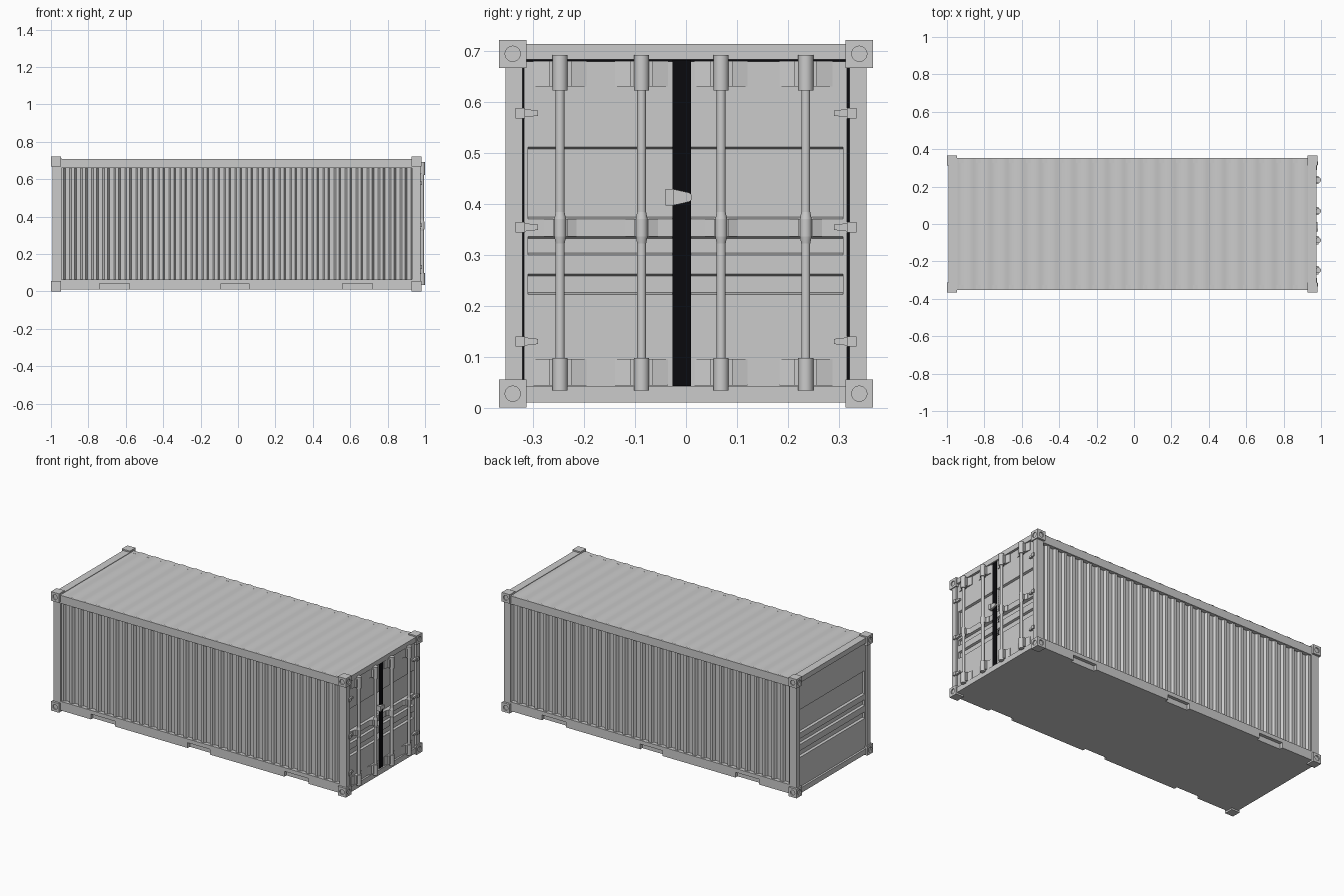
import bpy, bmesh
from math import sin, pi, radians
from mathutils import Matrix, Vector

if "Cube" in bpy.data.objects:
    bpy.data.objects.remove(bpy.data.objects["Cube"])

BLACK = bpy.data.materials.new("black_rubber")
BLACK.diffuse_color = (0.003, 0.003, 0.004, 1)
BLACK.use_nodes = True
BLACK.node_tree.nodes["Principled BSDF"].inputs["Base Color"].default_value = BLACK.diffuse_color


def finish(name, bm, mat=None, smooth=False):
    me = bpy.data.meshes.new(name)
    bm.to_mesh(me)
    bm.free()
    ob = bpy.data.objects.new(name, me)
    bpy.context.collection.objects.link(ob)
    if mat:
        me.materials.append(mat)
    if smooth:
        bpy.ops.object.select_all(action='DESELECT')
        ob.select_set(True)
        bpy.context.view_layer.objects.active = ob
        bpy.ops.object.shade_smooth_by_angle(angle=radians(50))
    return ob


def put(axis, p, t):
    return {'x': (t, p[0], p[1]), 'y': (p[0], t, p[1]), 'z': (p[0], p[1], t)}[axis]


def add_prism(bm, pts, axis, a, b):
    """Closed profile extruded along an axis."""
    va = [bm.verts.new(put(axis, p, a)) for p in pts]
    vb = [bm.verts.new(put(axis, p, b)) for p in pts]
    n = len(pts)
    faces = [bm.faces.new((va[i], va[(i + 1) % n], vb[(i + 1) % n], vb[i])) for i in range(n)]
    faces += [bm.faces.new(va), bm.faces.new(vb)]
    bmesh.ops.recalc_face_normals(bm, faces=faces)


def add_box(bm, x0, x1, y0, y1, z0, z1):
    add_prism(bm, [(x0, y0), (x1, y0), (x1, y1), (x0, y1)], 'z', z0, z1)


def boxes(name, specs, mat=None):
    bm = bmesh.new()
    for s in specs:
        add_box(bm, *s)
    return finish(name, bm, mat)


def sheet(name, pts, axis, a, b, out):
    """Open corrugated profile swept along an axis, facing out."""
    bm = bmesh.new()
    va = [bm.verts.new(put(axis, p, a)) for p in pts]
    vb = [bm.verts.new(put(axis, p, b)) for p in pts]
    for i in range(len(pts) - 1):
        bm.faces.new((va[i], va[i + 1], vb[i + 1], vb[i]))
    bm.normal_update()
    if sum(f.normal.dot(Vector(out)) for f in bm.faces) < 0:
        bmesh.ops.reverse_faces(bm, faces=bm.faces[:])
    return finish(name, bm, smooth=True)


# corrugated side walls
N, X0, X1 = 32, -0.95, 0.935
P = (X1 - X0) / N
for s, side in ((-1, "front"), (1, "back")):
    pts = []
    for i in range(N):
        for f, d in ((0, .344), (.3, .344), (.45, .330), (.85, .330)):
            pts.append((X0 + (i + f) * P, s * d))
    pts.append((X1, s * .344))
    sheet(side + "_wall", pts, 'z', .06, .67, (0, s, 0))

# gently waved roof
roof = [(-.99 + 1.964 * i / 176, .711 + .003 * sin(2 * pi * i / 8)) for i in range(177)]
sheet("roof", roof, 'y', -.351, .351, (0, 0, 1))

# floor
boxes("floor", [(-.98, .965, -.334, .334, .01, .05)])

# side rails, with fork pockets notched out of the lower ones
edges = [-.95, -.74, -.58, -.09, .06, .56, .72, .94]
for s, side in ((-1, "front"), (1, "back")):
    y0, y1 = sorted((s * .326, s * .354))
    boxes(side + "_top_rail", [(-.95, .94, y0, y1, .66, .709)])
    boxes(side + "_bottom_rail", [(-.95, .94, y0, y1, .042, .065)] +
          [(edges[i], edges[i + 1], y0, y1, .01, .042) for i in range(0, 8, 2)])

# end frames: posts, header and sill
for xa, xb, end in ((-.992, -.945, "left"), (.93, .976, "right")):
    for s in (-1, 1):
        y0, y1 = sorted((s * .321, s * .354))
        boxes(end + "_corner_post", [(xa, xb, y0, y1, .03, .69)])
    boxes(end + "_header", [(xa, xb, -.354, .354, .683, .714)])
    boxes(end + "_sill", [(xa, xb, -.354, .354, .01, .042)])

# panel with three recessed bands
BANDS = ((.222, .262), (.300, .336), (.370, .512))


def banded_panel(name, y0, y1, m0, m1, xo, xi, xb):
    """Recesses run between y0+m0 and y1-m1."""
    bm = bmesh.new()
    z0, z1 = .046, .679
    pts = [(xb, z0), (xo, z0)]
    for a, b in BANDS:
        pts += [(xo, a), (xi, a + .004), (xi, b - .004), (xo, b)]
    pts += [(xo, z1), (xb, z1)]
    add_prism(bm, pts, 'y', y0 + m0, y1 - m1)
    for a, b in ((y0, y0 + m0), (y1 - m1, y1)):
        add_box(bm, min(xo, xb), max(xo, xb), a, b, z0, z1)
    finish(name, bm)


banded_panel("end_wall", -.321, .321, .01, .01, -.982, -.968, -.95)
banded_panel("left_door", -.318, -.024, .008, .002, .966, .953, .935)
banded_panel("right_door", .008, .316, .002, .008, .966, .953, .935)

# black rubber seals around and between the doors
boxes("door_seal", [(.934, .958, -.322, -.317, .042, .683), (.934, .958, .315, .322, .042, .683),
                    (.934, .958, -.32, .32, .042, .047), (.934, .958, -.32, .32, .678, .683),
                    (.934, .969, -.026, .010, .043, .682)], BLACK)

# corner castings with round holes on their outer faces
bm = bmesh.new()
add_box(bm, -.027, .027, -.027, .027, -.0275, .0275)
master = finish("casting_master", bm)
bm = bmesh.new()
for axis, v in (('Y', (.027, 0, 0)), ('X', (0, .027, 0))):
    m = Matrix.Translation(v) @ Matrix.Rotation(pi / 2, 4, axis)
    bmesh.ops.create_cone(bm, cap_ends=True, segments=24, radius1=.015, radius2=.015,
                          depth=.014, matrix=m)
cutter = finish("casting_cutter", bm)
cutter.hide_render = True
mod = master.modifiers.new("holes", 'BOOLEAN')
mod.operation, mod.object, mod.solver = 'DIFFERENCE', cutter, 'EXACT'
dg = bpy.context.evaluated_depsgraph_get()
cast = bpy.data.meshes.new_from_object(master.evaluated_get(dg))
for x, sx in ((-.973, -1), (.955, 1)):
    for sy in (-1, 1):
        for z in (.0275, .6945):
            me = cast.copy()
            me.transform(Matrix.Translation((x, sy * .34, z)) @ Matrix.Diagonal((sx, sy, 1, 1)))
            if sx * sy < 0:
                me.flip_normals()
            bpy.context.collection.objects.link(bpy.data.objects.new("corner_casting", me))
bpy.data.objects.remove(master)
bpy.data.objects.remove(cutter)

# locking rods with sleeves, clamps and brackets
RX = .985
for y in (-.247, -.087, .069, .235):
    bm = bmesh.new()
    for z0, z1, r0, r1 in ((.04, .685, .008, .008), (.034, .098, .0135, .0135), (.622, .692, .0135, .0135),
                           (.336, .370, .0105, .0105), (.322, .336, .008, .0105), (.370, .384, .0105, .008)):
        bmesh.ops.create_cone(bm, cap_ends=True, segments=20, radius1=r0 * 1.1, radius2=r1 * 1.1,
                              depth=z1 - z0, matrix=Matrix.Translation((RX, y, (z0 + z1) / 2)))
    finish("lock_rod", bm, smooth=True)
    bm = bmesh.new()
    for z0, z1, w, c in ((.044, .096, .052, .022), (.630, .680, .052, .022), (.336, .370, .032, .014)):
        prof = [(-w, .964), (-w, .968), (-c, .975), (-c, .986), (c, .986), (c, .975), (w, .968), (w, .964)]
        add_prism(bm, [(x, y + d) for d, x in prof], 'z', z0, z1)
    finish("rod_bracket", bm)

# door hinges
for s in (-1, 1):
    for z in (.13, .354, .578):
        bm = bmesh.new()
        add_box(bm, .965, .984, *sorted((s * .316, s * .335)), z - .01, z + .01)
        add_prism(bm, [(s * .316, z - .008), (s * .29, z - .005), (s * .29, z + .005), (s * .316, z + .008)],
                  'x', .962, .978)
        finish("hinge", bm)

# door latch across the centre seal
bm = bmesh.new()
add_box(bm, .962, .984, -.04, -.025, .397, .429)
add_prism(bm, [(-.025, .397), (.006, .404), (.012, .409), (.012, .417), (.006, .422), (-.025, .429)],
          'x', .966, .980)
finish("door_latch", bm)
